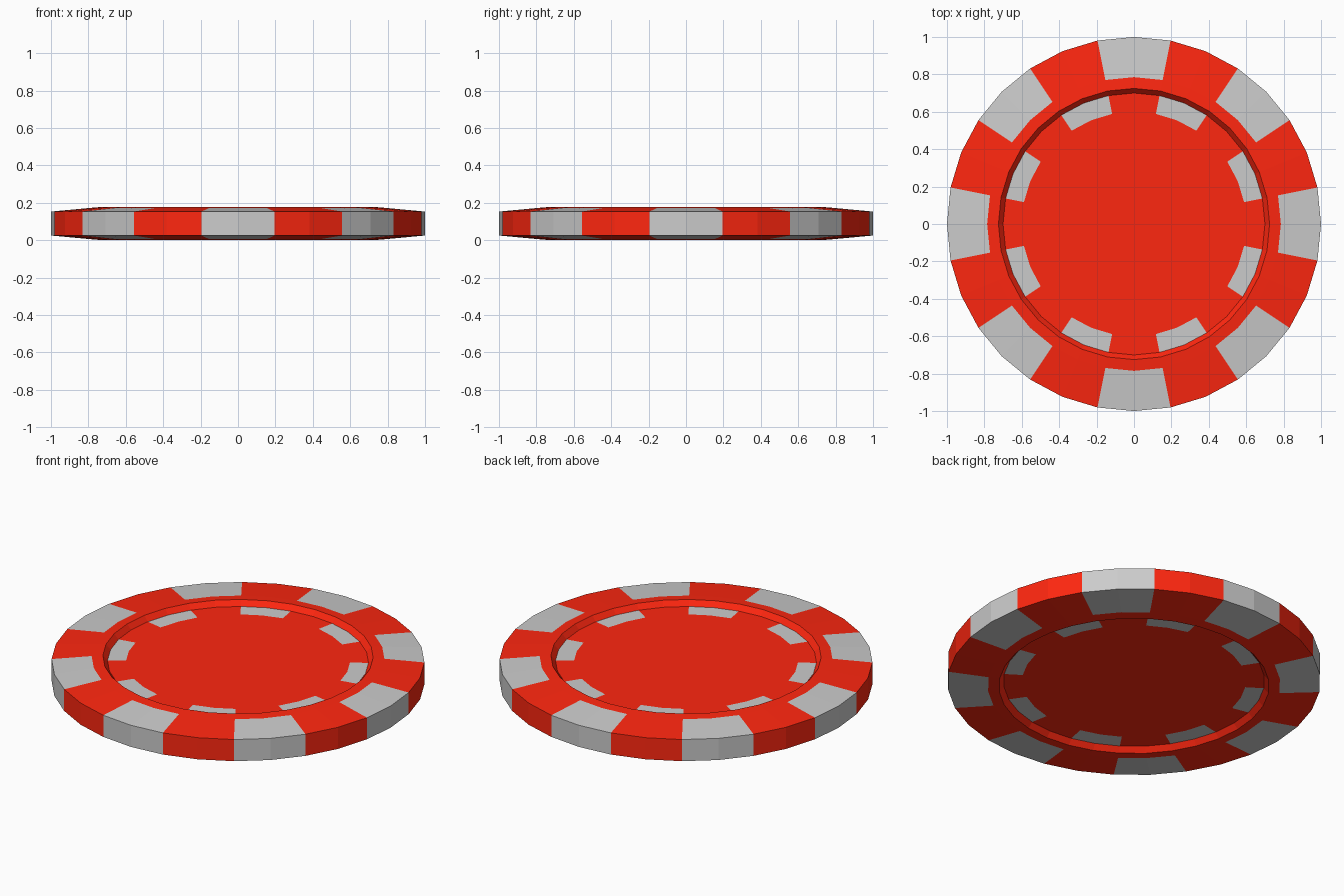
import bpy, bmesh, math

if "Cube" in bpy.data.objects:
    bpy.data.objects.remove(bpy.data.objects["Cube"])

SIDES = 32
H = 0.178

# Half profile (radius, z) from the upper recess floor out to the edge
upper = [(0.60, H - 0.03), (0.70, H - 0.03), (0.725, H), (0.785, H - 0.005), (1.0, H - 0.025)]
profile = upper + [(r, H - z) for r, z in reversed(upper)]


def material(name, color):
    m = bpy.data.materials.new(name)
    m.diffuse_color = color
    m.use_nodes = True
    m.node_tree.nodes["Principled BSDF"].inputs["Base Color"].default_value = m.diffuse_color
    return m


bm = bmesh.new()
rings = []
for r, z in profile:
    rings.append([bm.verts.new((r * math.cos(2 * math.pi * i / SIDES),
                                r * math.sin(2 * math.pi * i / SIDES), z))
                  for i in range(SIDES)])

# Bands: floor patches are offset half a step from the edge patches
last = len(rings) - 2
for b in range(len(rings) - 1):
    for i in range(SIDES):
        j = (i + 1) % SIDES
        f = bm.faces.new((rings[b][i], rings[b + 1][i], rings[b + 1][j], rings[b][j]))
        edge_patch = i % 4 in (0, 3)
        if b in (0, last):
            f.material_index = 0 if edge_patch else 1
        elif b in (3, 4, 5):
            f.material_index = 1 if edge_patch else 0

# Recess floors
bm.faces.new(rings[0])
bm.faces.new(list(reversed(rings[-1])))
bmesh.ops.recalc_face_normals(bm, faces=bm.faces)

mesh = bpy.data.meshes.new("chip")
bm.to_mesh(mesh)
bm.free()
mesh.materials.append(material("red", (1.0, 0.02, 0.005, 1)))
mesh.materials.append(material("light_grey", (0.6, 0.6, 0.6, 1)))
chip = bpy.data.objects.new("chip", mesh)
bpy.context.collection.objects.link(chip)
